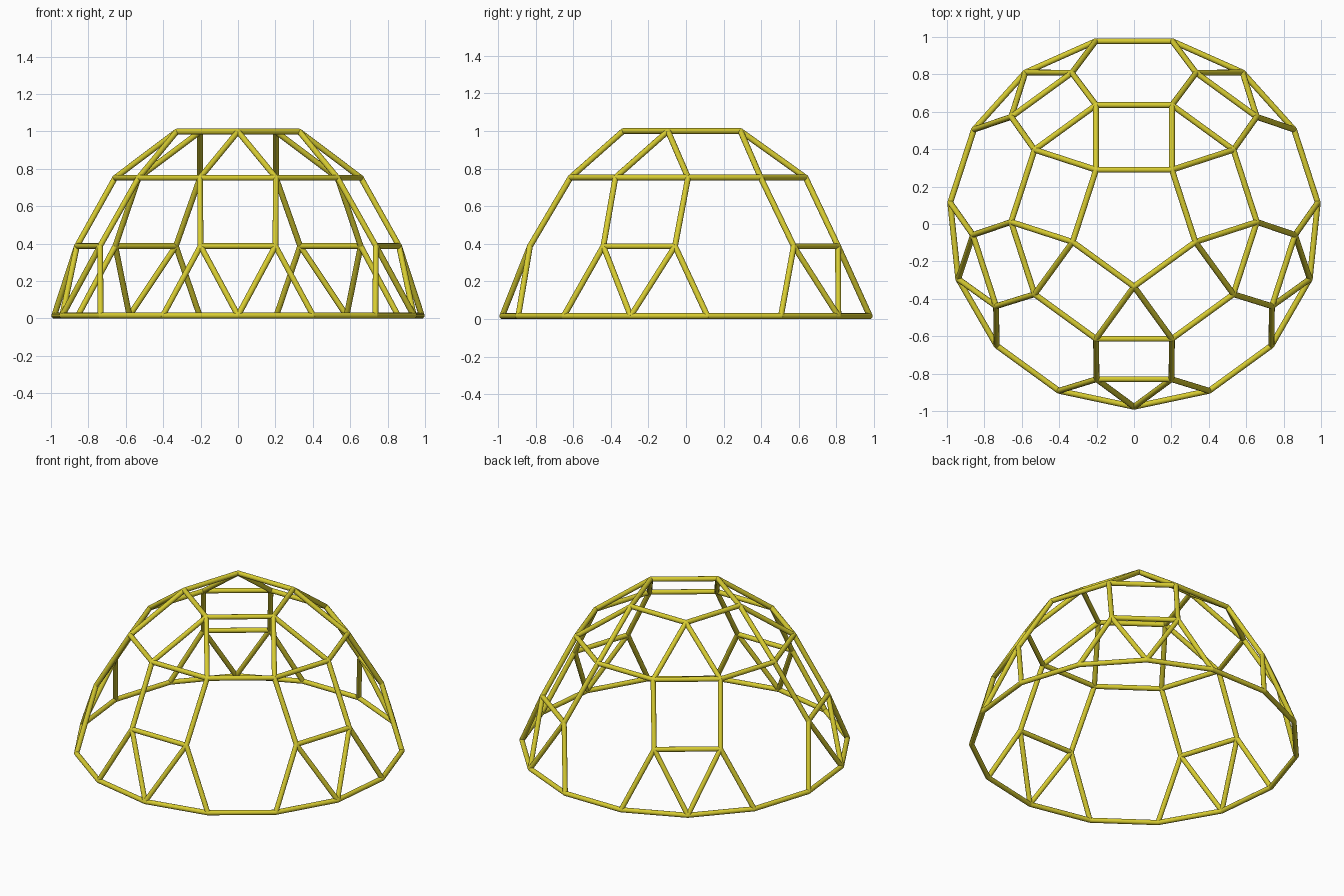
import bpy, bmesh, math
from mathutils import Vector, Matrix

if "Cube" in bpy.data.objects:
    bpy.data.objects.remove(bpy.data.objects["Cube"])

ROD = 0.0155          # strut radius
CY = 0.0108           # dome axis offset so the 15-sided base is centred
SIDES = 12

paint = bpy.data.materials.new("yellow_paint")
paint.diffuse_color = (0.68, 0.60, 0.03, 1)
paint.use_nodes = True
paint.node_tree.nodes["Principled BSDF"].inputs["Base Color"].default_value = paint.diffuse_color


def node(tier, k, offset=0):
    """Joint on a tier: (radius, height), fifth k, angle offset in degrees."""
    a = math.radians(-90 + 72 * k + offset)
    r, z = tier
    return Vector((r * math.cos(a), r * math.sin(a) + CY, z))


def struts(name, pairs):
    """One object made of round struts with rounded joints."""
    bm = bmesh.new()
    joints = {}
    for a, b in pairs:
        d = b - a
        m = Matrix.Translation((a + b) / 2) @ d.to_track_quat('Z', 'Y').to_matrix().to_4x4()
        bmesh.ops.create_cone(bm, cap_ends=True, segments=SIDES, radius1=ROD,
                              radius2=ROD, depth=d.length, matrix=m)
        for p in (a, b):
            joints[tuple(round(c, 4) for c in p)] = p
    for p in joints.values():
        bmesh.ops.create_uvsphere(bm, u_segments=SIDES, v_segments=8, radius=ROD,
                                  matrix=Matrix.Translation(p))
    mesh = bpy.data.meshes.new(name)
    bm.to_mesh(mesh)
    bm.free()
    mesh.materials.append(paint)
    ob = bpy.data.objects.new(name, mesh)
    bpy.context.collection.objects.link(ob)
    bpy.context.view_layer.objects.active = ob
    ob.select_set(True)
    bpy.ops.object.shade_smooth_by_angle(angle=math.radians(40))
    ob.select_set(False)


# Tiers from top to bottom: (radius, height)
CROWN, UPPER, LOWER, BASE = (0.345, 0.999), (0.657, 0.752), (0.864, 0.387), (0.988, ROD)
UP, LOW, FOOT = 18, 13.4, 24    # angle offsets either side of each fifth

crown_ring, crown_struts, upper_ring, wall_struts = [], [], [], []
lower_bars, leg_struts, base_ring = [], [], []

for k in range(5):
    crown_ring.append((node(CROWN, k), node(CROWN, k + 1)))
    upper_ring += [(node(UPPER, k, -UP), node(UPPER, k, UP)),
                   (node(UPPER, k, UP), node(UPPER, k + 1, -UP))]
    lower_bars.append((node(LOWER, k, -LOW), node(LOWER, k, LOW)))
    base_ring.append((node(BASE, k, FOOT), node(BASE, k + 1, -FOOT)))
    for s in (-1, 1):
        crown_struts.append((node(CROWN, k), node(UPPER, k, s * UP)))
        wall_struts.append((node(UPPER, k, s * UP), node(LOWER, k, s * LOW)))
        leg_struts += [(node(LOWER, k, s * LOW), node(BASE, k)),
                       (node(LOWER, k, s * LOW), node(BASE, k, s * FOOT))]
        base_ring.append((node(BASE, k), node(BASE, k, s * FOOT)))

struts("crown_ring", crown_ring)
struts("crown_struts", crown_struts)
struts("upper_ring", upper_ring)
struts("wall_struts", wall_struts)
struts("lower_bars", lower_bars)
struts("leg_struts", leg_struts)
struts("base_ring", base_ring)
